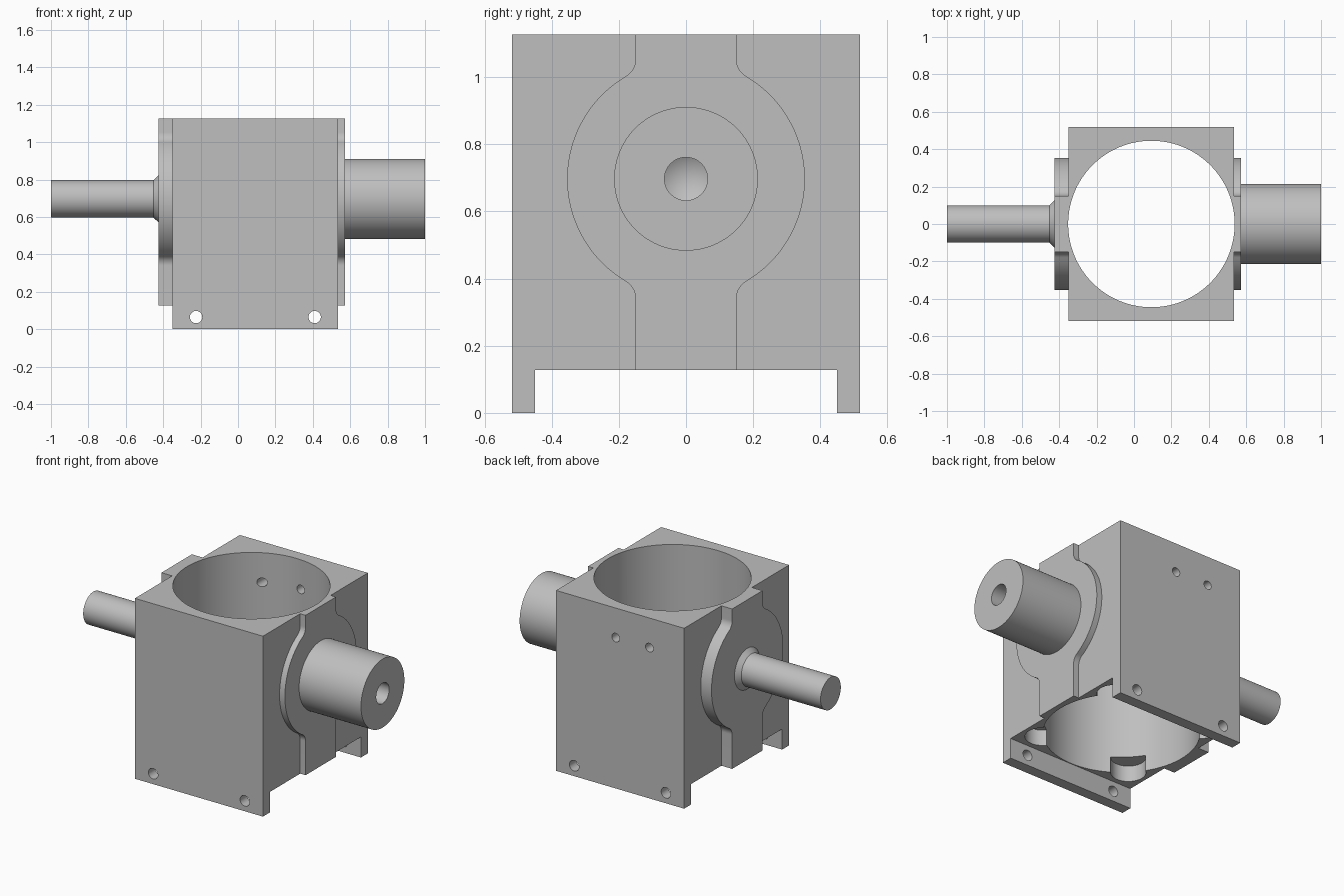
import bpy, bmesh, math
from mathutils import Vector, Matrix

cube = bpy.data.objects.get("Cube")
if cube:
    bpy.data.objects.remove(cube, do_unlink=True)

# Main dimensions
X0, X1 = -0.35, 0.535          # housing sides
HALF_Y, TOP = 0.518, 1.127
SLOT_Y, SLOT_Z = 0.449, 0.128  # underside slot
BORE_X, BORE_R = 0.093, 0.445
AXIS_Z = 0.697                 # shaft axis height
BOLT = 0.317                   # bolt offset from the bore axis

grey = bpy.data.materials.new("machined_grey")
grey.use_nodes = True
grey.diffuse_color = (0.52, 0.52, 0.52, 1)
grey.node_tree.nodes["Principled BSDF"].inputs["Base Color"].default_value = grey.diffuse_color


def make(name, bm):
    bmesh.ops.recalc_face_normals(bm, faces=bm.faces)
    mesh = bpy.data.meshes.new(name)
    bm.to_mesh(mesh)
    bm.free()
    mesh.materials.append(grey)
    obj = bpy.data.objects.new(name, mesh)
    bpy.context.collection.objects.link(obj)
    return obj


def box(name, low, high):
    low, high = Vector(low), Vector(high)
    bm = bmesh.new()
    bmesh.ops.create_cube(bm, size=1, matrix=Matrix.Translation((low + high) / 2)
                          @ Matrix.Diagonal((*(high - low), 1)))
    return make(name, bm)


def cylinder(name, start, end, radius, sides=32):
    start, end = Vector(start), Vector(end)
    axis = end - start
    turn = axis.to_track_quat('Z', 'Y').to_matrix().to_4x4()
    bm = bmesh.new()
    bmesh.ops.create_cone(bm, cap_ends=True, segments=sides, radius1=radius, radius2=radius,
                          depth=axis.length, matrix=Matrix.Translation((start + end) / 2) @ turn)
    return make(name, bm)


def lathe(name, profile, sides=96):
    """Spin (x, radius) points about the shaft axis."""
    bm = bmesh.new()
    verts = [bm.verts.new((x, 0, AXIS_Z + r)) for x, r in profile]
    edges = [bm.edges.new(pair) for pair in zip(verts, verts[1:])]
    bmesh.ops.spin(bm, geom=verts + edges, cent=(0, 0, AXIS_Z), axis=(1, 0, 0),
                   angle=math.tau, steps=sides, use_merge=True)
    bmesh.ops.remove_doubles(bm, verts=bm.verts, dist=1e-5)
    return make(name, bm)


def combine(target, tool, operation):
    mod = target.modifiers.new(operation, 'BOOLEAN')
    mod.operation, mod.solver, mod.object = operation, 'EXACT', tool
    bpy.context.view_layer.objects.active = target
    bpy.ops.object.modifier_apply(modifier=mod.name)
    bpy.data.objects.remove(tool, do_unlink=True)


def arc(cy, cz, r, a0, a1, steps):
    return [(cy + r * math.cos(a0 + (a1 - a0) * i / steps),
             cz + r * math.sin(a0 + (a1 - a0) * i / steps)) for i in range(steps + 1)]


def boss_outline(neck=0.15, r=0.354, fillet=0.06, bottom=0.05):
    """Round flange with filleted straight necks above and below."""
    cy = neck + fillet
    dz = math.sqrt((r + fillet) ** 2 - cy ** 2)
    a = math.atan2(dz, cy)
    right = [(neck, bottom)]
    right += arc(cy, AXIS_Z - dz, fillet, math.pi, math.pi - a, 10)
    right += arc(0, AXIS_Z, r, -a, a, 48)[1:-1]
    right += arc(cy, AXIS_Z + dz, fillet, math.pi + a, math.pi, 10)
    right += [(neck, TOP)]
    return right + [(-y, z) for y, z in reversed(right)]


# Housing block with a flange on each side
housing = box("housing", (X0, -HALF_Y, 0), (X1, HALF_Y, TOP))
bm = bmesh.new()
face = bm.faces.new([bm.verts.new((-0.424, y, z)) for y, z in boss_outline()])
extruded = bmesh.ops.extrude_face_region(bm, geom=[face])["geom"]
bmesh.ops.translate(bm, vec=(0.996, 0, 0),
                    verts=[v for v in extruded if isinstance(v, bmesh.types.BMVert)])
combine(housing, make("flanges", bm), 'UNION')

# Underside slot and vertical bore
combine(housing, box("slot", (-1, -SLOT_Y, -1), (1, SLOT_Y, SLOT_Z)), 'DIFFERENCE')
combine(housing, cylinder("bore", (BORE_X, 0, -1), (BORE_X, 0, 2), BORE_R, 128), 'DIFFERENCE')

# Round pockets under the four corners, and bolt holes through the feet
for sx in (-1, 1):
    x = BORE_X + sx * BOLT
    for sy in (-1, 1):
        combine(housing, cylinder("pocket", (x, sy * BOLT, 0.02), (x, sy * BOLT, 0.228), 0.1, 48),
                'DIFFERENCE')
    combine(housing, cylinder("bolt_hole", (x, -1, 0.065), (x, 1, 0.065), 0.033), 'DIFFERENCE')

# Two small holes through the back wall
for x in (-0.11, 0.123):
    combine(housing, cylinder("back_hole", (x, 0.2, 0.942), (x, 1, 0.942), 0.027), 'DIFFERENCE')

# Thick shaft with a drilled centre, and thin shaft with a conical shoulder
thick = lathe("thick_shaft", [(0.555, 0), (0.555, 0.214), (1, 0.214), (1, 0.064),
                              (0.87, 0.064), (0.833, 0)])
thin = lathe("thin_shaft", [(-1, 0), (-1, 0.1), (-0.452, 0.1), (-0.424, 0.127),
                            (-0.4, 0.127), (-0.4, 0)])

for obj in (housing, thick, thin):
    bpy.ops.object.select_all(action='DESELECT')
    obj.select_set(True)
    bpy.context.view_layer.objects.active = obj
    bpy.ops.object.shade_smooth_by_angle(angle=math.radians(25))
